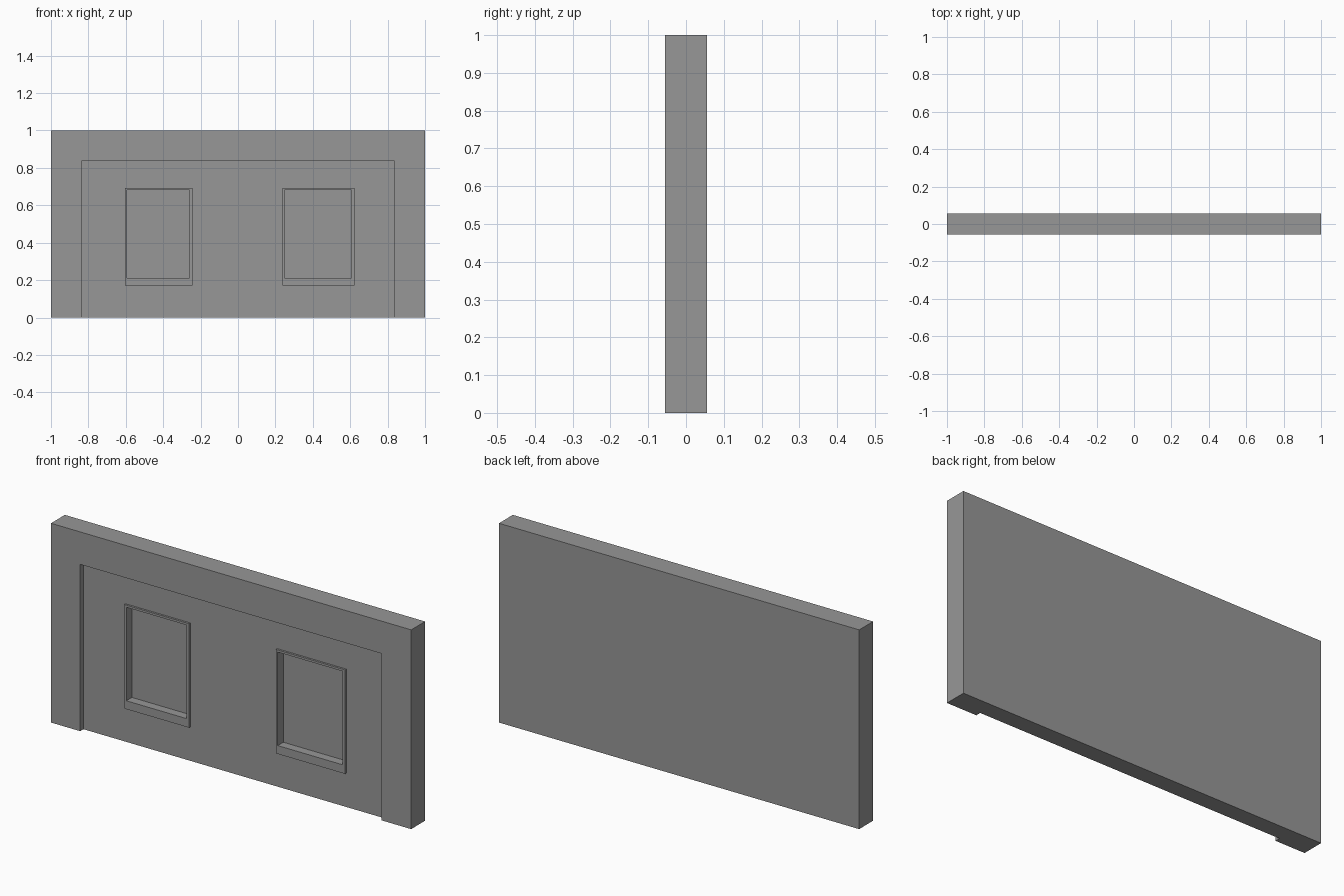
import bpy

old = bpy.data.objects.get("Cube")
if old:
    bpy.data.objects.remove(old, do_unlink=True)

# Single plain grey
GREY = (0.31, 0.31, 0.31, 1)
grey = bpy.data.materials.new("wall_grey")
grey.use_nodes = True
grey.diffuse_color = GREY
grey.node_tree.nodes["Principled BSDF"].inputs["Base Color"].default_value = GREY


def box(name, x, y, z):
    """Box spanning the given (low, high) ranges."""
    bpy.ops.mesh.primitive_cube_add(size=1)
    ob = bpy.context.object
    ob.name = name
    ob.location = [(a + b) / 2 for a, b in (x, y, z)]
    ob.scale = [b - a for a, b in (x, y, z)]
    bpy.ops.object.transform_apply(location=True, rotation=True, scale=True)
    ob.data.materials.append(grey)
    return ob


def cut(target, x, y, z):
    """Subtract a box from the target."""
    cutter = box("cutter", x, y, z)
    cutter.hide_render = True
    mod = target.modifiers.new("cut", 'BOOLEAN')
    mod.operation = 'DIFFERENCE'
    mod.solver = 'EXACT'
    mod.object = cutter
    bpy.context.view_layer.objects.active = target
    bpy.ops.object.modifier_apply(modifier=mod.name)
    bpy.data.objects.remove(cutter, do_unlink=True)


FRONT, BACK = -0.055, 0.055
PANEL, FRAME, PANE = -0.029, -0.039, 0.005   # depths of the recessed layers

# Wall slab with a shallow recess open at the bottom
wall = box("wall", (-1, 1), (FRONT, BACK), (0, 1))
cut(wall, (-0.838, 0.836), (FRONT - 0.1, PANEL), (-0.1, 0.837))

# Two blind windows: raised frame around a deeper opening
windows = {
    "right": ((-0.604, -0.244), (-0.593, -0.26)),
    "left": ((0.238, 0.622), (0.248, 0.608)),
}
for side, (outer, inner) in windows.items():
    opening = (0.212, 0.681)
    cut(wall, inner, (FRONT - 0.1, PANE), opening)
    frame = box(side + "_window_frame", outer, (FRAME, PANEL), (0.17, 0.692))
    cut(frame, inner, (FRONT - 0.1, BACK + 0.1), opening)
